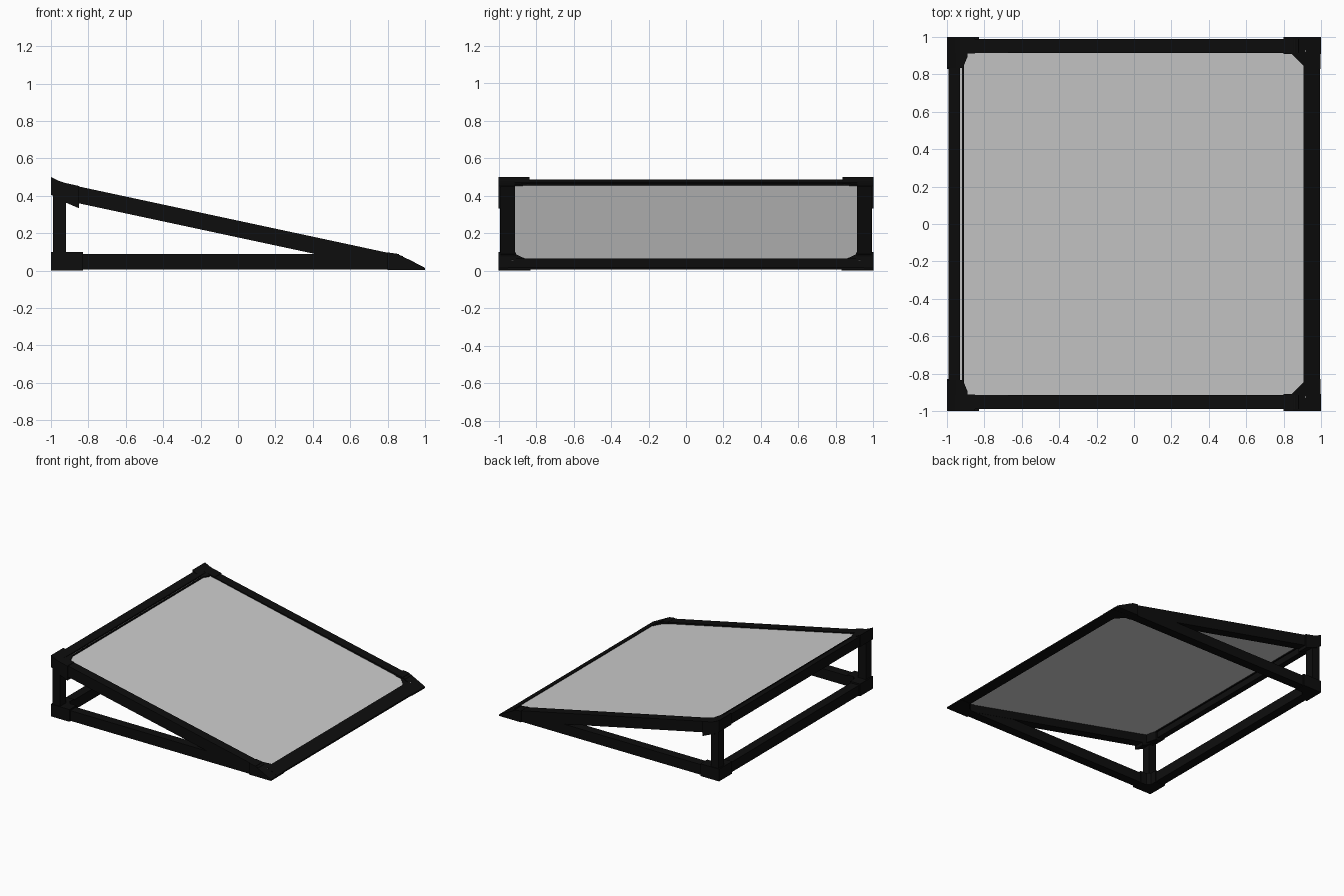
import bpy, bmesh

if "Cube" in bpy.data.objects:
    bpy.data.objects.remove(bpy.data.objects["Cube"])

black = bpy.data.materials.new("black_frame")
black.diffuse_color = (0.004, 0.004, 0.004, 1)
black.use_nodes = True
black.node_tree.nodes["Principled BSDF"].inputs["Base Color"].default_value = black.diffuse_color


def top(x):
    """Height of the upper edge of the sloping rails."""
    return 0.267 - 0.2145 * x


def build(name, lower, upper, mat=black, mirror=False):
    """Solid between two matching outlines, optionally mirrored across y."""
    bm = bmesh.new()
    a = [bm.verts.new(p) for p in lower]
    b = [bm.verts.new(p) for p in upper]
    n = len(a)
    bm.faces.new(a)
    bm.faces.new(b)
    for i in range(n):
        j = (i + 1) % n
        bm.faces.new((a[i], a[j], b[j], b[i]))
    bmesh.ops.recalc_face_normals(bm, faces=bm.faces)
    me = bpy.data.meshes.new(name)
    bm.to_mesh(me)
    bm.free()
    ob = bpy.data.objects.new(name, me)
    bpy.context.collection.objects.link(ob)
    if mat:
        me.materials.append(mat)
    if mirror:
        m = ob.modifiers.new("mirror", 'MIRROR')
        m.use_axis = (False, True, False)
        m.use_mirror_merge = False
    return ob


def side_prism(name, profile, y0, y1, mat=black, mirror=False):
    """Extrude an x-z profile along y."""
    return build(name, [(x, y0, z) for x, z in profile],
                 [(x, y1, z) for x, z in profile], mat, mirror)


def plan_prism(name, plan, lo, hi):
    """Extrude an x-y outline between two height functions."""
    return build(name, [(x, y, lo(x)) for x, y in plan],
                 [(x, y, hi(x)) for x, y in plan], mirror=True)


def rect(x0, x1, z0, z1):
    return [(x0, z0), (x1, z0), (x1, z1), (x0, z1)]


# Side rails and posts, mirrored to the far side
side_prism("base_side_rail", rect(-0.92, 0.86, 0.005, 0.088), -0.99, -0.915, mirror=True)
side_prism("sloping_rail", [(-0.93, top(-0.93)), (-0.93, top(-0.93) - 0.09),
                            (0.78, 0.01), (0.92, 0.01), (0.88, top(0.88))],
           -0.99, -0.913, mirror=True)
side_prism("rear_post", rect(-0.99, -0.92, 0.05, 0.45), -0.992, -0.92, mirror=True)

# Cross rails
side_prism("base_cross_rail", rect(-0.99, -0.915, 0.005, 0.088), -0.92, 0.92)
side_prism("top_cross_rail", [(-0.992, 0.405), (-0.93, 0.392), (-0.93, 0.471), (-0.992, 0.487)],
           -0.92, 0.92)
side_prism("low_edge_rail", [(0.905, 0.005), (0.995, 0.005), (0.995, 0.017), (0.905, 0.064)],
           -0.92, 0.92)
side_prism("panel_edge_strip", [(x, top(x) + d) for x, d in
                                ((-0.92, -0.03), (-0.91, -0.03), (-0.91, 0.001), (-0.92, 0.001))],
           -0.92, 0.92)

# Sloping panel
side_prism("panel", [(-0.945, top(-0.945) - 0.007), (0.92, top(0.92) - 0.014),
                     (0.92, top(0.92) - 0.028), (-0.945, top(-0.945) - 0.021)],
           -0.93, 0.93, mat=None)

# Low tip connectors
side_prism("tip_block", [(0.80, 0.004), (1, 0.004), (1, 0.014), (0.85, 0.09), (0.80, 0.097)],
           -1, -0.908, mirror=True)
plan_prism("tip_gusset", [(0.84, -0.95), (0.84, -0.913), (0.905, -0.848), (0.905, -0.83),
                          (0.998, -0.83), (0.998, -0.95)],
           lambda x: 0.003, lambda x: 0.09 - (x - 0.84) * 0.47)

# Bottom rear connectors
L = [(-1, -1), (-0.83, -1), (-0.83, -0.91), (-0.885, -0.91), (-0.91, -0.885),
     (-0.91, -0.83), (-1, -0.83)]
plan_prism("bottom_rear_block", L, lambda x: 0.0, lambda x: 0.1)

# Top rear connectors: cross arm, then side arm with its lower bracket
side_prism("top_rear_block", [(-1, 0.5), (-0.93, 0.466), (-0.93, 0.37), (-1, 0.405)],
           -1, -0.835, mirror=True)
side_prism("top_rear_arm", [(-0.96, 0.48), (-0.93, 0.47), (-0.85, 0.452), (-0.85, 0.333),
                            (-0.92, 0.363), (-0.96, 0.375)],
           -1, -0.912, mirror=True)
plan_prism("top_rear_gusset", [(-0.94, -0.93), (-0.89, -0.93), (-0.89, -0.895),
                               (-0.915, -0.835), (-0.94, -0.835)],
           lambda x: top(x) - 0.09, lambda x: top(x) + 0.002)
